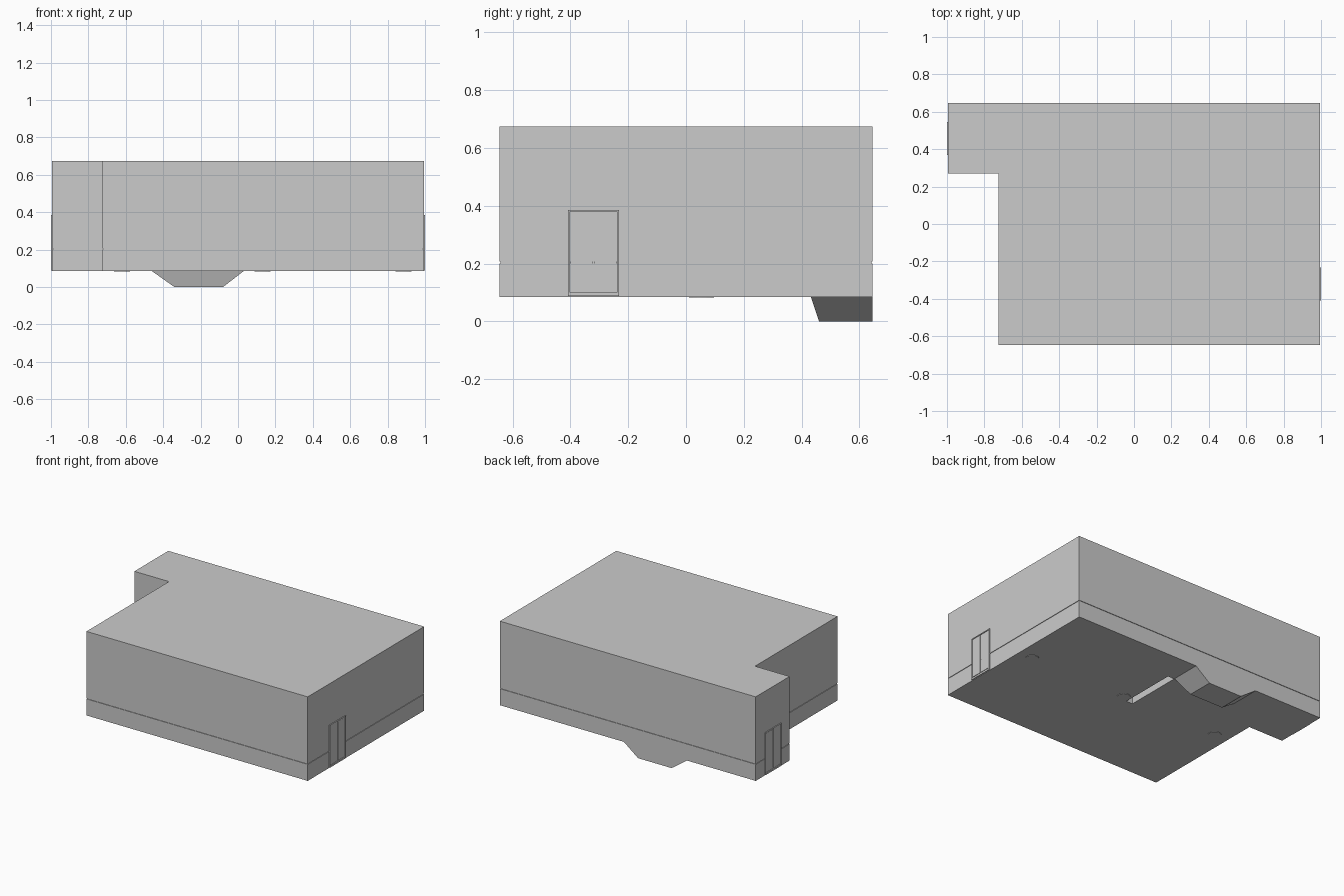
import bpy, bmesh

if "Cube" in bpy.data.objects:
    bpy.data.objects.remove(bpy.data.objects["Cube"])

Z0, Z1 = 0.085, 0.675
X, Y = 0.994, 0.646


def new_object(name, bm):
    bmesh.ops.recalc_face_normals(bm, faces=bm.faces)
    mesh = bpy.data.meshes.new(name)
    bm.to_mesh(mesh)
    bm.free()
    obj = bpy.data.objects.new(name, mesh)
    bpy.context.collection.objects.link(obj)
    return obj


def loft(name, rings):
    """Closed solid skinned through rings with equal point counts."""
    bm = bmesh.new()
    loops = [[bm.verts.new(p) for p in ring] for ring in rings]
    n = len(loops[0])
    for a, b in zip(loops, loops[1:]):
        for i in range(n):
            j = (i + 1) % n
            bm.faces.new((a[i], a[j], b[j], b[i]))
    bm.faces.new(loops[0][::-1])
    bm.faces.new(loops[-1])
    return new_object(name, bm)


def rect(x0, x1, y0, y1, z):
    return [(x0, y0, z), (x1, y0, z), (x1, y1, z), (x0, y1, z)]


def box(name, x0, x1, y0, y1, z0, z1):
    return loft(name, [rect(x0, x1, y0, y1, z0), rect(x0, x1, y0, y1, z1)])


def plan(z, d=0.0):
    """L-shaped outline inset by d."""
    return [(-0.725 + d, -Y + d, z), (X - d, -Y + d, z), (X - d, Y - d, z),
            (-X + d, Y - d, z), (-X + d, 0.27 + d, z), (-0.725 + d, 0.27 + d, z)]


# Main body with a thin shadow groove around it
body = loft("cabin_body", [plan(Z0), plan(0.201), plan(0.201, 0.004),
                           plan(0.207, 0.004), plan(0.207), plan(Z1)])

# Narrow slot in the underside
cutter = box("slot_cutter", 0.03, 0.08, 0.02, 0.43, 0.0, 0.14)
cutter.hide_render = True
cutter.hide_viewport = True
mod = body.modifiers.new("slot", 'BOOLEAN')
mod.operation = 'DIFFERENCE'
mod.solver = 'EXACT'
mod.object = cutter

# Tapered pit hanging below the rear edge
loft("rear_pit", [rect(-0.34, -0.08, 0.46, Y, 0.0),
                  rect(-0.46, 0.03, 0.432, Y, Z0)])

# Round floor discs
for i, x in enumerate((-0.62, 0.13, 0.885)):
    bm = bmesh.new()
    bmesh.ops.create_cone(bm, cap_ends=True, segments=16,
                          radius1=0.043, radius2=0.043, depth=0.006)
    disc = new_object(f"floor_disc_{i + 1}", bm)
    disc.location = (x, 0.054, Z0)


# Double sliding doors at both ends
def door(label, side, yc):
    def part(name, y0, y1, z0, z1, out):
        xs = sorted((side * (X - 0.004), side * out))
        box(f"{label}_{name}", *xs, yc + y0, yc + y1, z0, z1)
    for k, s in (("left", -1), ("right", 1)):
        part(f"{k}_jamb", *sorted((s * 0.082, s * 0.088)), 0.09, 0.386, 1.0)
        part(f"{k}_leaf", *sorted((s * 0.004, s * 0.08)), 0.105, 0.378, 0.998)
    part("lintel", -0.088, 0.088, 0.38, 0.386, 1.0)
    part("sill", -0.088, 0.088, 0.088, 0.1, 1.0)


door("right_door", 1, -0.32)
door("left_door", -1, 0.457)
